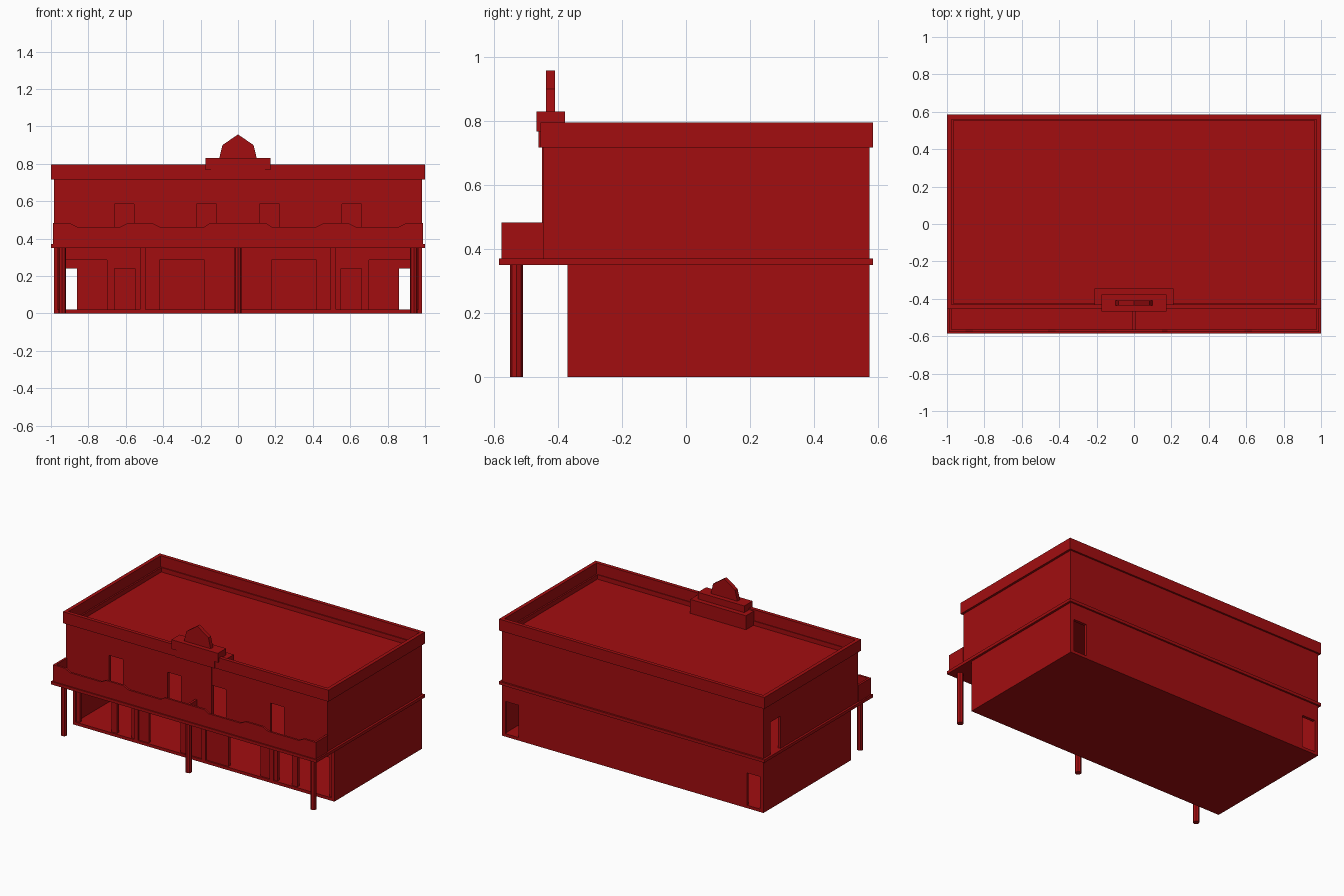
import bpy
import bmesh
from mathutils import Vector

cube = bpy.data.objects.get("Cube")
if cube:
    bpy.data.objects.remove(cube, do_unlink=True)

red = bpy.data.materials.new("deep red")
red.use_nodes = True
colour = (0.36, 0.004, 0.005, 1)
red.diffuse_color = colour
red.node_tree.nodes["Principled BSDF"].inputs["Base Color"].default_value = colour


def finish(name, bm):
    bmesh.ops.recalc_face_normals(bm, faces=bm.faces)
    mesh = bpy.data.meshes.new(name)
    bm.to_mesh(mesh)
    bm.free()
    mesh.materials.append(red)
    obj = bpy.data.objects.new(name, mesh)
    bpy.context.scene.collection.objects.link(obj)
    return obj


def slab(name, outline, start, end, axis="y"):
    """Extrude an outline of (across, up) points from start to end along axis."""
    bm = bmesh.new()
    place = {"y": lambda a, b: (a, start, b),
             "x": lambda a, b: (start, a, b),
             "z": lambda a, b: (a, b, start)}[axis]
    face = bm.faces.new([bm.verts.new(place(a, b)) for a, b in outline])
    new = bmesh.ops.extrude_face_region(bm, geom=[face])["geom"]
    move = Vector([(end - start) * (axis == k) for k in "xyz"])
    bmesh.ops.translate(bm, vec=move, verts=[v for v in new if isinstance(v, bmesh.types.BMVert)])
    return finish(name, bm)


def box(name, x0, x1, y0, y1, z0, z1):
    return slab(name, [(x0, y0), (x1, y0), (x1, y1), (x0, y1)], z0, z1, "z")


def wall(name, a0, a1, z0, z1, start, end, openings=(), axis="y"):
    """Wall whose openings (from, to, head height) all start at its foot."""
    outline = [(a0, z0)]
    for left, right, head in sorted(openings):
        outline += [(left, z0), (left, head), (right, head), (right, z0)]
    outline += [(a1, z0), (a1, z1), (a0, z1)]
    return slab(name, outline, start, end, axis)


def both(openings):
    return list(openings) + [(-b, -a, h) for a, b, h in openings]


# Main dimensions
W, BACK, T = 0.985, 0.573, 0.02
GROUND, FIRST, BAND, ROOF = 0.02, 0.37, 0.72, 0.69
CEIL = 0.35
G_FRONT, U_FRONT = -0.36, -0.445

# Floors, belt course and roof
box("ground_floor", -W, W, G_FRONT - 0.01, BACK, 0, GROUND)
box("balcony_floor_and_belt", -1, 1, -0.585, 0.585, CEIL, FIRST)
box("roof_deck", -W + T, W - T, U_FRONT + T, BACK - T, ROOF - T, ROOF)

# Ground storey walls
wall("ground_front_wall", -W + T, W - T, GROUND, CEIL, G_FRONT, G_FRONT + T,
     both([(0.18, 0.42, 0.285), (0.55, 0.66, 0.24), (0.70, 0.94, 0.285)]))
wall("ground_back_wall", -W + T, W - T, GROUND, CEIL, BACK - T, BACK,
     both([(0.86, 0.96, 0.24)]))
for side, s in (("left", 1), ("right", -1)):
    wall(f"ground_{side}_wall", G_FRONT - 0.01, BACK, GROUND, CEIL, s * (W - T), s * W, axis="x")

# Upper storey walls
wall("upper_front_wall", -W + T, W - T, FIRST, BAND, U_FRONT, U_FRONT + T,
     both([(0.117, 0.22, 0.588), (0.555, 0.66, 0.585)]))
wall("upper_back_wall", -W + T, W - T, FIRST, BAND, BACK - T, BACK)
wall("upper_left_wall", U_FRONT, BACK, FIRST, BAND, W - T, W, axis="x")
wall("upper_right_wall", U_FRONT, BACK, FIRST, BAND, -W, -W + T, [(0.39, 0.50, 0.59)], "x")
box("front_centre_panel", -0.115, 0.115, U_FRONT - 0.005, U_FRONT, FIRST, BAND)

# Roof parapet
P0, P1, PT = -0.455, 0.585, 0.025
box("parapet_front", -1, 1, P0, P0 + PT, 0.717, 0.795)
box("parapet_back", -1, 1, P1 - PT, P1, 0.717, 0.795)
for side, s in (("left", 1), ("right", -1)):
    box(f"parapet_{side}", s * (1 - PT), s, P0 + PT, P1 - PT, 0.717, 0.795)

# Balcony parapet with a stepped top edge
HIGH, LOW = 0.483, 0.463
half = [(0.15, HIGH), (0.18, LOW), (0.42, LOW), (0.46, HIGH), (0.59, HIGH),
        (0.63, LOW), (0.86, LOW), (0.90, HIGH), (0.99, HIGH), (0.99, FIRST)]
slab("balcony_front_parapet", half + [(-a, b) for a, b in reversed(half)], -0.577, -0.563)
for side, s in (("left", 1), ("right", -1)):
    box(f"balcony_{side}_parapet", s * 0.975, s * 0.99, -0.563, U_FRONT, FIRST, HIGH)
box("balcony_divider", -0.008, 0.008, -0.563, U_FRONT, FIRST, LOW)

# Balcony posts and wall pilasters
for label, x in (("left", 0.94), ("centre", 0), ("right", -0.94)):
    bm = bmesh.new()
    bmesh.ops.create_cone(bm, cap_ends=True, segments=8, radius1=0.02, radius2=0.02, depth=CEIL)
    bmesh.ops.translate(bm, vec=(x, -0.53, CEIL / 2), verts=bm.verts)
    finish(f"{label}_post", bm)
for label, x in (("left", 0.51), ("centre", 0), ("right", -0.51)):
    box(f"{label}_pilaster", x - 0.015, x + 0.015, G_FRONT - 0.01, G_FRONT, GROUND, CEIL)

# Rooftop crest
box("crest_back_block", -0.21, 0.21, P0 + PT, -0.345, ROOF, 0.785)
box("crest_front_base", -0.145, 0.145, -0.461, P0, 0.717, 0.77)
box("crest_cap", -0.175, 0.175, -0.467, -0.378, 0.767, 0.83)
slab("crest_gable", [(-0.1, 0.83), (0.1, 0.83), (0.083, 0.9), (0, 0.957), (-0.083, 0.9)],
     -0.437, -0.41)
